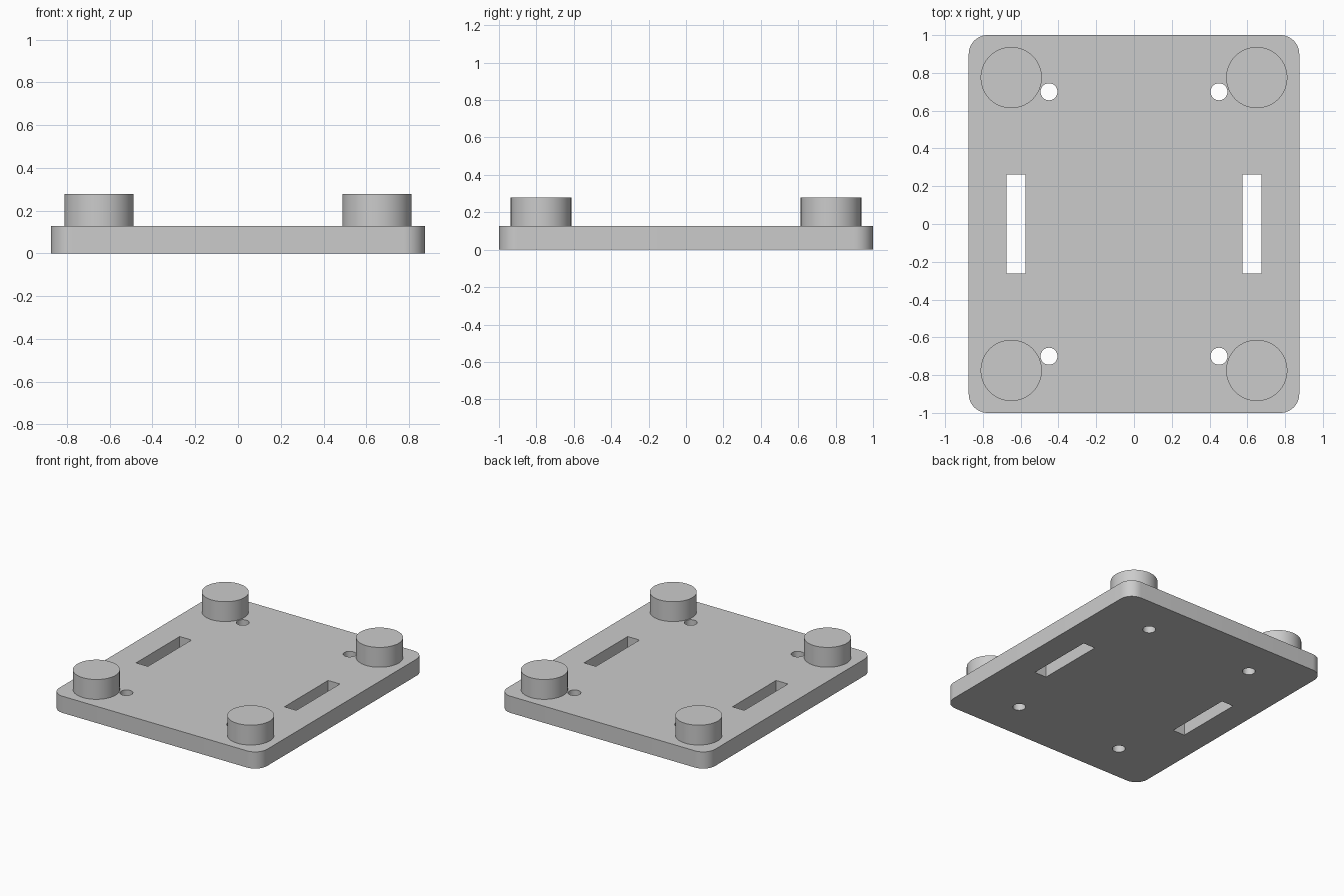
import bpy
import bmesh

cube = bpy.data.objects.get("Cube")
if cube:
    bpy.data.objects.remove(cube, do_unlink=True)

THICK = 0.127      # plate thickness
PEG_TOP = 0.278    # height of the peg tops
SIDES = [(sx, sy) for sx in (-1, 1) for sy in (-1, 1)]

grey = bpy.data.materials.new("light_grey")
grey.use_nodes = True
colour = (0.6, 0.6, 0.6, 1)
grey.diffuse_color = colour
grey.node_tree.nodes["Principled BSDF"].inputs["Base Color"].default_value = colour


def activate(ob):
    bpy.ops.object.select_all(action='DESELECT')
    ob.select_set(True)
    bpy.context.view_layer.objects.active = ob


def box(name, size, centre):
    bpy.ops.mesh.primitive_cube_add(size=1, location=centre)
    ob = bpy.context.object
    ob.name = name
    ob.scale = size
    bpy.ops.object.transform_apply(location=True, rotation=False, scale=True)
    ob.data.materials.append(grey)
    return ob


def cylinder(name, radius, x, y, z0, z1, sides):
    bpy.ops.mesh.primitive_cylinder_add(
        vertices=sides, radius=radius, depth=z1 - z0, location=(x, y, (z0 + z1) / 2))
    ob = bpy.context.object
    ob.name = name
    ob.data.materials.append(grey)
    return ob


def smooth(ob):
    activate(ob)
    bpy.ops.object.shade_smooth_by_angle()


# Base plate with rounded upright corners
plate = box("base_plate", (1.75, 2, THICK), (0, 0, THICK / 2))
bm = bmesh.new()
bm.from_mesh(plate.data)
corners = [e for e in bm.edges if abs(e.verts[0].co.z - e.verts[1].co.z) > THICK / 2]
bmesh.ops.bevel(bm, geom=corners, offset=0.1, segments=12, profile=0.5, affect='EDGES')
bm.to_mesh(plate.data)
bm.free()

# Strap slots and screw holes, cut right through
cutters = [box("slot_cutter", (0.1, 0.525, 0.4), (sx * 0.625, 0, THICK / 2)) for sx in (-1, 1)]
cutters += [cylinder("hole_cutter", 0.045, sx * 0.45, sy * 0.7, -0.1, 0.3, 32)
            for sx, sy in SIDES]
for cutter in cutters:
    cutter.hide_render = True
    activate(plate)
    mod = plate.modifiers.new("cut", 'BOOLEAN')
    mod.operation = 'DIFFERENCE'
    mod.solver = 'EXACT'
    mod.object = cutter
    bpy.ops.object.modifier_apply(modifier=mod.name)
    bpy.data.objects.remove(cutter, do_unlink=True)
smooth(plate)

# Round corner pegs
for sx, sy in SIDES:
    name = f"{'back' if sy > 0 else 'front'}_{'left' if sx > 0 else 'right'}_peg"
    smooth(cylinder(name, 0.162, sx * 0.65, sy * 0.775, THICK, PEG_TOP, 64))
